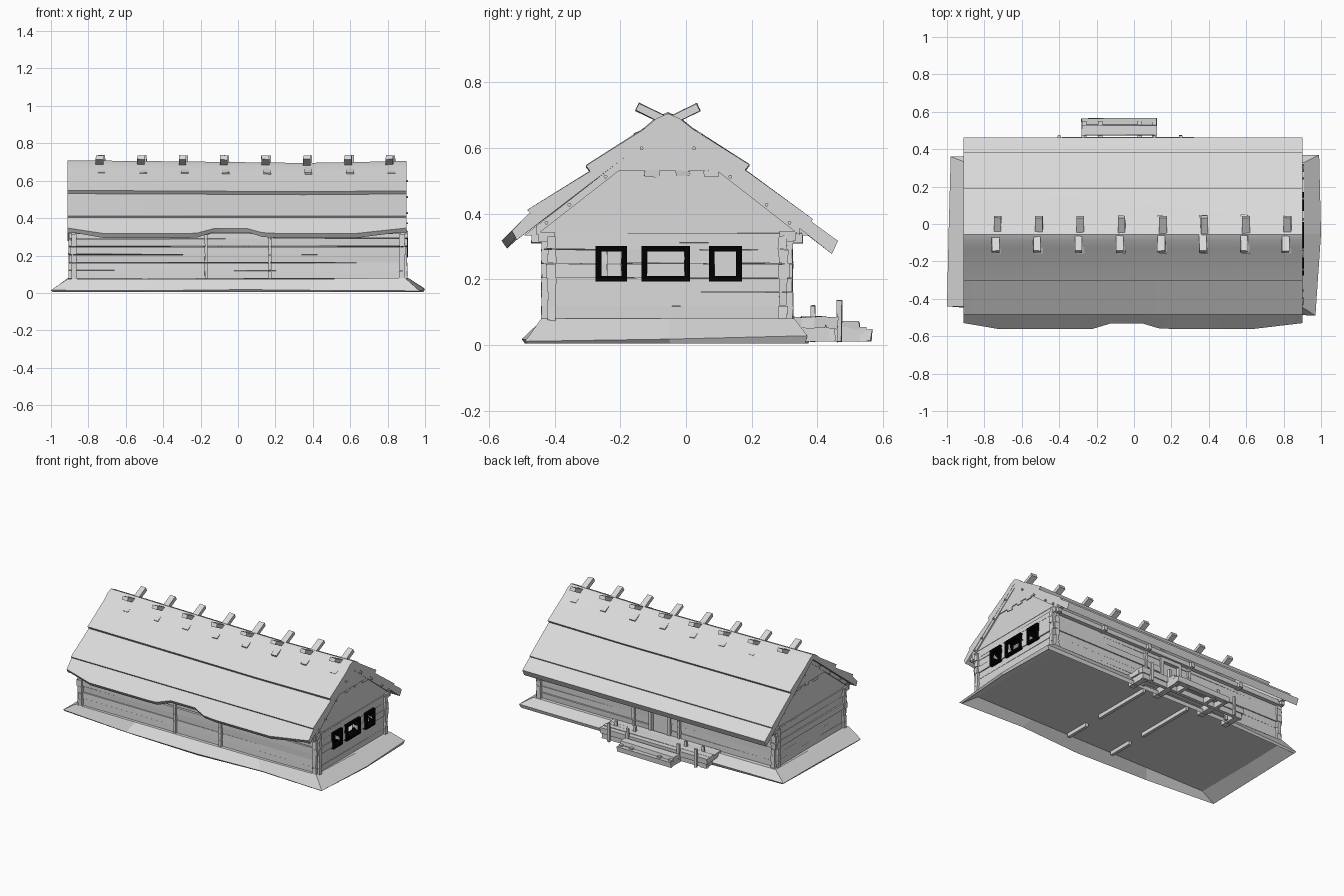
import bpy, bmesh, math, random
from mathutils import Vector, Matrix

random.seed(4)
cube = bpy.data.objects.get("Cube")
if cube:
    bpy.data.objects.remove(cube, do_unlink=True)


def material(name, rgb):
    m = bpy.data.materials.new(name)
    m.use_nodes = True
    m.diffuse_color = (*rgb, 1)
    m.node_tree.nodes["Principled BSDF"].inputs["Base Color"].default_value = (*rgb, 1)
    return m


WOOD = material("pale grey wood", (0.7, 0.7, 0.7))
BLACK = material("black frame", (0.0, 0.0, 0.0))
RIDGE_Y, APEX_Z, SLOPE = -0.055, 0.675, 0.78


def finish(name, bm, mat=WOOD):
    bmesh.ops.recalc_face_normals(bm, faces=bm.faces)
    me = bpy.data.meshes.new(name)
    bm.to_mesh(me)
    bm.free()
    me.materials.append(mat)
    ob = bpy.data.objects.new(name, me)
    bpy.context.collection.objects.link(ob)
    return ob


def add_box(bm, x, y, z, wobble=0.0):
    """Box from three (low, high) ranges, with hand-hewn corners."""
    mid = Vector(sum(r) / 2 for r in (x, y, z))
    size = Vector(r[1] - r[0] for r in (x, y, z))
    m = Matrix.Translation(mid) @ Matrix.Diagonal((*size, 1))
    verts = bmesh.ops.create_cube(bm, size=1, matrix=m)["verts"]
    for v in verts:
        v.co += Vector(random.uniform(-wobble, wobble) for _ in range(3))
    return verts


def boxes(name, items, mat=WOOD, wobble=0.0):
    bm = bmesh.new()
    for x, y, z in items:
        add_box(bm, x, y, z, wobble)
    return finish(name, bm, mat)


def loft(name, rings):
    """Skin closed rings of points and cap both ends."""
    bm = bmesh.new()
    loops = [[bm.verts.new(p) for p in ring] for ring in rings]
    n = len(loops[0])
    for a, b in zip(loops, loops[1:]):
        for i in range(n):
            bm.faces.new((a[i], a[(i + 1) % n], b[(i + 1) % n], b[i]))
    bm.faces.new(loops[0])
    bm.faces.new(loops[-1])
    return finish(name, bm)


# Earth skirt: uneven sloping rings, hollow below up to the floor
outline = [(-1, -0.44), (-0.5, -0.48), (0.04, -0.5), (0.5, -0.47), (0.97, -0.49), (1, -0.05),
           (0.99, 0.37), (0.3, 0.37), (-0.4, 0.38), (-0.98, 0.36), (-0.99, 0)]
top = [(max(-0.91, min(0.91, x * 0.92)), -0.44 if y < -0.3 else 0.33 if y > 0.3 else y) for x, y in outline]
loft("earth_skirt", [
    [(x * 0.985, y * 0.96, 0.055) for x, y in top],
    [(x * 0.99, y * 0.98, 0.004) for x, y in outline],
    [(x, y, random.uniform(0.01, 0.03)) for x, y in outline],
    [(x, y, random.uniform(0.073, 0.082)) for x, y in top]])

# Window openings on the left end wall, as ranges along the wall
WINDOWS = [(-0.275, -0.18), (-0.135, 0.012), (0.07, 0.17)]
RIM = 0.017
solid = [(-0.44, WINDOWS[0][0] + RIM)]
for (a, b), (c, d) in zip(WINDOWS, WINDOWS[1:]):
    solid.append((b - RIM, c + RIM))
solid.append((WINDOWS[-1][1] - RIM, 0.325))

# Stacked log walls around a hollow inside, with crossing ends
ROWS, Z0, STEP = 6, 0.076, 0.043
front, back, sides, stubs = [], [], [], []
for r in range(ROWS):
    z = (Z0 + r * STEP, Z0 + (r + 1) * STEP - 0.001)
    d = random.uniform(-0.005, 0.004)
    front.append(((-0.905, 0.905), (-0.423 + d, -0.395), z))
    for x in ((-0.905, -0.095), (0.045, 0.905)):
        back.append((x, (0.282, 0.31 - d), z))
    sides.append(((-0.893 + d, -0.862), (-0.44, 0.325), z))
    for y in (solid if r in (3, 4) else [(-0.44, 0.325)]):
        sides.append(((0.862, 0.893 - d), y, z))
    for x in (-0.17, 0.17):
        for y in ((-0.437, -0.24), (-0.12, 0.324)):
            stubs.append(((x - 0.009, x + 0.009), y, z))
boxes("front_wall_logs", front, wobble=0.003)
boxes("back_wall_logs", back, wobble=0.003)
boxes("end_wall_logs", sides, wobble=0.002)
boxes("cross_wall_logs", stubs, wobble=0.002)
boxes("cross_wall_sills", [((x - 0.01, x + 0.01), y, (0.03, 0.08))
                           for x in (-0.17, 0.17) for y in ((-0.41, -0.24), (-0.12, 0.3))])
boxes("top_wall_beams", [((-0.9, 0.9), (-0.45, -0.4), (0.315, 0.345)),
                         ((-0.9, 0.9), (0.285, 0.335), (0.315, 0.345))], wobble=0.002)
boxes("eave_beam_ends", [((x - 0.013, x + 0.013), (-0.47, 0.355), (0.31, 0.342))
                         for x in (-0.88, -0.55, -0.17, 0.17, 0.52, 0.88)], wobble=0.002)

# Back door
boxes("door", [((-0.1, 0.05), (0.28, 0.298), (0.07, 0.335))])
boxes("door_frame", [((-0.105, -0.085), (0.27, 0.322), (0.08, 0.31)),
                     ((0.035, 0.055), (0.27, 0.322), (0.08, 0.31)),
                     ((-0.105, 0.055), (0.27, 0.322), (0.29, 0.315))])

# Gables: wall triangle, projecting upper panel, verge boards and pegs
for s, side in ((-1, "right"), (1, "left")):
    def gable(name, low, x_in, x_out):
        w = (APEX_Z - low) / SLOPE
        tri = [(RIDGE_Y - w, low), (RIDGE_Y + w, low), (RIDGE_Y, APEX_Z)]
        loft(name, [[(s * x, y, z) for y, z in tri] for x in (x_in, x_out)])
    gable(side + "_gable_wall", 0.333, 0.862, 0.888)
    gable(side + "_gable_boards", 0.365, 0.87, 0.8905)
    gable(side + "_gable_panel", 0.53, 0.87, 0.896)
    bm = bmesh.new()
    for y in (-0.105, -0.01, 0.075):
        add_box(bm, sorted((s * 0.87, s * 0.898)), (y - 0.022, y + 0.022), (0.513, 0.532), 0.004)
    for t in (-1, 1):
        ring = [(RIDGE_Y + t * a, APEX_Z - SLOPE * a - b) for a, b in ((0, 0), (0.4, 0), (0.4, 0.028), (0, 0.028))]
        loft(side + "_verge_board", [[(s * x, y, z) for y, z in ring] for x in (0.88, 0.899)])
        for a in (0.08, 0.19, 0.3, 0.37):
            m = Matrix.Translation((s * 0.898, RIDGE_Y + t * a, APEX_Z - SLOPE * a - 0.014))
            bmesh.ops.create_cone(bm, cap_ends=True, segments=6, radius1=0.006, radius2=0.006, depth=0.024,
                                  matrix=m @ Matrix.Rotation(math.pi / 2, 4, "Y"))
    finish(side + "_gable_pegs", bm)

# Stepped roof: one profile swept along the ridge with a slight sag
profile = [(-0.515, 0.32), (-0.528, 0.345), (-0.475, 0.402), (-0.483, 0.412), (-0.292, 0.53), (-0.305, 0.547),
           (-0.13, 0.658), (-0.09, 0.692), (-0.055, 0.707), (-0.02, 0.692), (0.02, 0.66), (0.193, 0.55),
           (0.18, 0.534), (0.386, 0.384), (0.382, 0.376), (0.463, 0.317), (0.444, 0.277), (RIDGE_Y, APEX_Z)]
sag = [(-0.912, 0.002), (-0.3, -0.004), (0.35, -0.012), (0.9, -0.002)]
roof = loft("roof", [[(x, y, z + d * max(0, (z - 0.4) / 0.3)) for y, z in profile] for x, d in sag])

# Wavy apron along the front eave
wave = [(-0.91, 0), (-0.72, 1), (-0.3, 1), (-0.22, 0.95), (-0.13, 0.1), (0.05, 0.1), (0.13, 0.85), (0.22, 1), (0.63, 1), (0.9, 0)]
apron = loft("eave_apron", [[(x, -0.477, 0.403), (x, -0.53 - 0.032 * w, 0.347 - 0.029 * w),
                             (x, -0.518 - 0.027 * w, 0.328 - 0.034 * w), (x, -0.46, 0.37)] for x, w in wave])
for ob in (roof, apron):
    bpy.context.view_layer.objects.active = ob
    ob.select_set(True)
    bpy.ops.object.shade_smooth_by_angle(angle=math.radians(28))
    ob.select_set(False)

# Crossed ridge clamps, half sunk in the thatch
bm = bmesh.new()
for i in range(8):
    x = -0.735 + i * 0.2215
    for t in (-1, 1):
        m = Matrix.Translation((x + t * 0.005, RIDGE_Y - t * 0.01, 0.674)) @ Matrix.Rotation(math.radians(26) * t, 4, "X")
        verts = add_box(bm, (-0.02, 0.02), sorted((-t * 0.098, t * 0.115)), (-0.012, 0.013), 0.002)
        bmesh.ops.transform(bm, matrix=m, verts=verts)
finish("ridge_clamps", bm)

# Deep window frames lining the openings
bars = []
lo, hi, x = 0.193, 0.302, (0.855, 0.91)
for a, b in WINDOWS:
    bars += [(x, (a, a + RIM), (lo, hi)), (x, (b - RIM, b), (lo, hi)),
             (x, (a, b), (lo, lo + RIM)), (x, (a, b), (hi - RIM, hi))]
boxes("window_frames", bars, BLACK)

# Back porch: deck, skirt, posts and steps
boxes("porch_deck", [((-0.48, 0.32), (0.315 + i * 0.037, 0.352 + i * 0.037), (0.05, 0.086)) for i in range(4)], wobble=0.003)
boxes("porch_skirt", [((-0.47, 0.31), (0.435, 0.455), (0.012, 0.06))], wobble=0.003)
boxes("porch_bearers", [((x - 0.02, x + 0.02), (0.32, 0.45), (0.01, 0.058)) for x in (-0.44, -0.25, 0.1, 0.29)])
boxes("porch_posts", [((x - 0.009, x + 0.009), (y - 0.007, y + 0.007), (0.01, h))
                      for x in (-0.4, -0.27, 0.11, 0.25) for y, h in ((0.387, 0.12), (0.467, 0.136))], wobble=0.002)
boxes("step_sides", [((x - 0.012, x + 0.012), (0.45, 0.55), (0.01, 0.055)) for x in (-0.265, -0.18, 0.03, 0.108)])
boxes("step_treads", [((-0.28, 0.12), (0.475, 0.53), (0.045, 0.07)),
                      ((-0.28, 0.12), (0.53, 0.565), (0.012, 0.045))], wobble=0.004)
